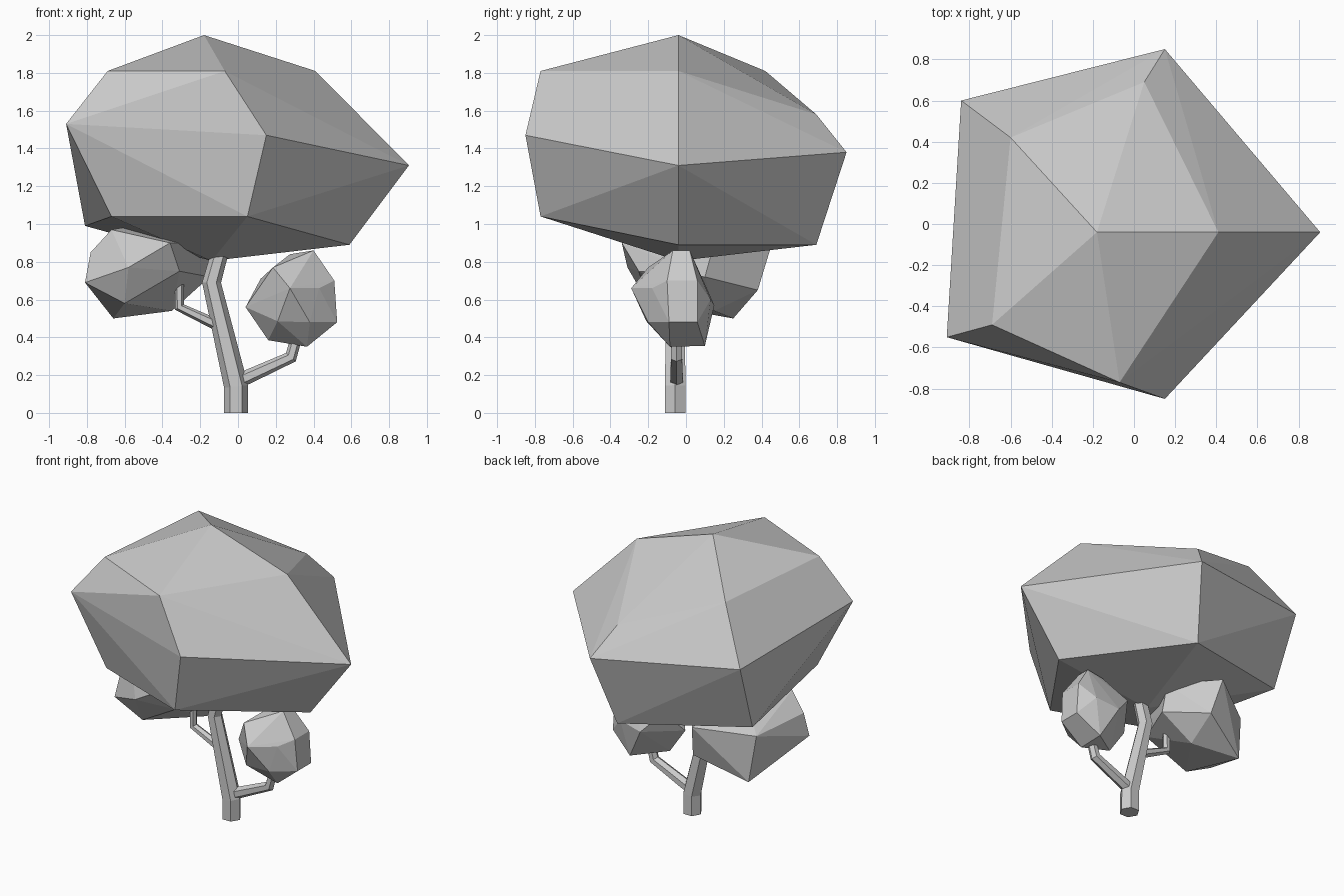
import bpy, bmesh, math
from mathutils import Vector

if "Cube" in bpy.data.objects:
    bpy.data.objects.remove(bpy.data.objects["Cube"])


def finish(name, bm):
    bmesh.ops.recalc_face_normals(bm, faces=bm.faces)
    me = bpy.data.meshes.new(name)
    bm.to_mesh(me)
    bm.free()
    ob = bpy.data.objects.new(name, me)
    bpy.context.collection.objects.link(ob)
    return ob


def clump(name, points):
    """Faceted foliage: convex hull around a few corner points."""
    bm = bmesh.new()
    for p in points:
        bm.verts.new(p)
    bmesh.ops.convex_hull(bm, input=bm.verts[:])
    loose = [v for v in bm.verts if not v.link_faces]
    bmesh.ops.delete(bm, geom=loose, context='VERTS')
    return finish(name, bm)


def limb(name, path, y, sides=6):
    """Bent six-sided limb in the xz plane; path holds (x, z, radius)."""
    bm = bmesh.new()
    pts = [Vector((x, y, z)) for x, z, r in path]
    rings = []
    for i, p in enumerate(pts):
        a, b = pts[max(i - 1, 0)], pts[min(i + 1, len(pts) - 1)]
        t = Vector()
        if i > 0:
            t += (p - a).normalized()
        if i < len(pts) - 1:
            t += (b - p).normalized()
        if i == 0 and name == "trunk":
            t = Vector((0, 0, 1))
        t.normalize()
        v = Vector((0, 1, 0))
        u = v.cross(t)
        r = path[i][2]
        rings.append([bm.verts.new(p + r * (u * math.cos(k * math.tau / sides)
                                            + v * math.sin(k * math.tau / sides)))
                      for k in range(sides)])
    for lo, hi in zip(rings, rings[1:]):
        for k in range(sides):
            n = (k + 1) % sides
            bm.faces.new((lo[k], lo[n], hi[n], hi[k]))
    bm.faces.new(rings[0])
    bm.faces.new(rings[-1])
    return finish(name, bm)


# Trunk and the two side branches
limb("trunk", [(-.01, 0, .064), (-.01, .14, .064), (-.14, .69, .05), (-.09, .87, .045)], -.057)
limb("right_branch", [(-.01, .165, .038), (.05, .19, .038), (.28, .295, .034), (.32, .44, .03)], -.05)
limb("left_branch", [(-.08, .445, .03), (-.13, .475, .03), (-.31, .56, .027), (-.31, .68, .024)], -.05)

# Main crown: top, upper ring, widest ring, lower ring, bottom
clump("main_crown", [
    (-.18, -.04, 2.0),
    (.41, -.04, 1.81), (.05, .69, 1.58), (-.60, .42, 1.81), (-.69, -.49, 1.81), (-.07, -.77, 1.81),
    (.905, -.04, 1.31), (.15, .85, 1.38), (-.84, .60, 1.47), (-.91, -.55, 1.53), (.15, -.85, 1.47),
    (.59, -.04, .89), (.05, .69, .89), (-.81, .42, .99), (-.67, -.50, 1.04), (.05, -.77, 1.04),
    (-.14, -.04, .805)])

# Small clump on the right branch
clump("right_clump", [
    (.275, -.29, .66), (.43, -.18, .66), (.21, -.21, .485), (.38, -.20, .48),
    (.04, -.05, .56), (.185, -.20, .77), (.40, -.07, .86), (.40, .02, .86),
    (.275, .02, .84), (.51, -.10, .70), (.51, .06, .70), (.525, -.09, .48),
    (.525, .06, .48), (.365, -.085, .35), (.365, .10, .355), (.16, -.05, .385),
    (.25, .15, .57), (.12, .08, .71), (.42, .13, .60)])

# Larger clump at the back left
clump("left_clump", [
    (-.58, -.31, .77), (-.36, -.34, .90), (-.31, -.25, .75), (-.81, -.21, .69),
    (-.78, -.19, .85), (-.67, -.22, .97), (-.60, -.20, .58), (-.66, .25, .50),
    (-.35, .15, .54), (-.32, .38, .65), (-.36, .45, .88), (-.15, .10, .72),
    (-.15, .15, .90), (-.70, .22, .82), (-.50, .05, 1.0)])
